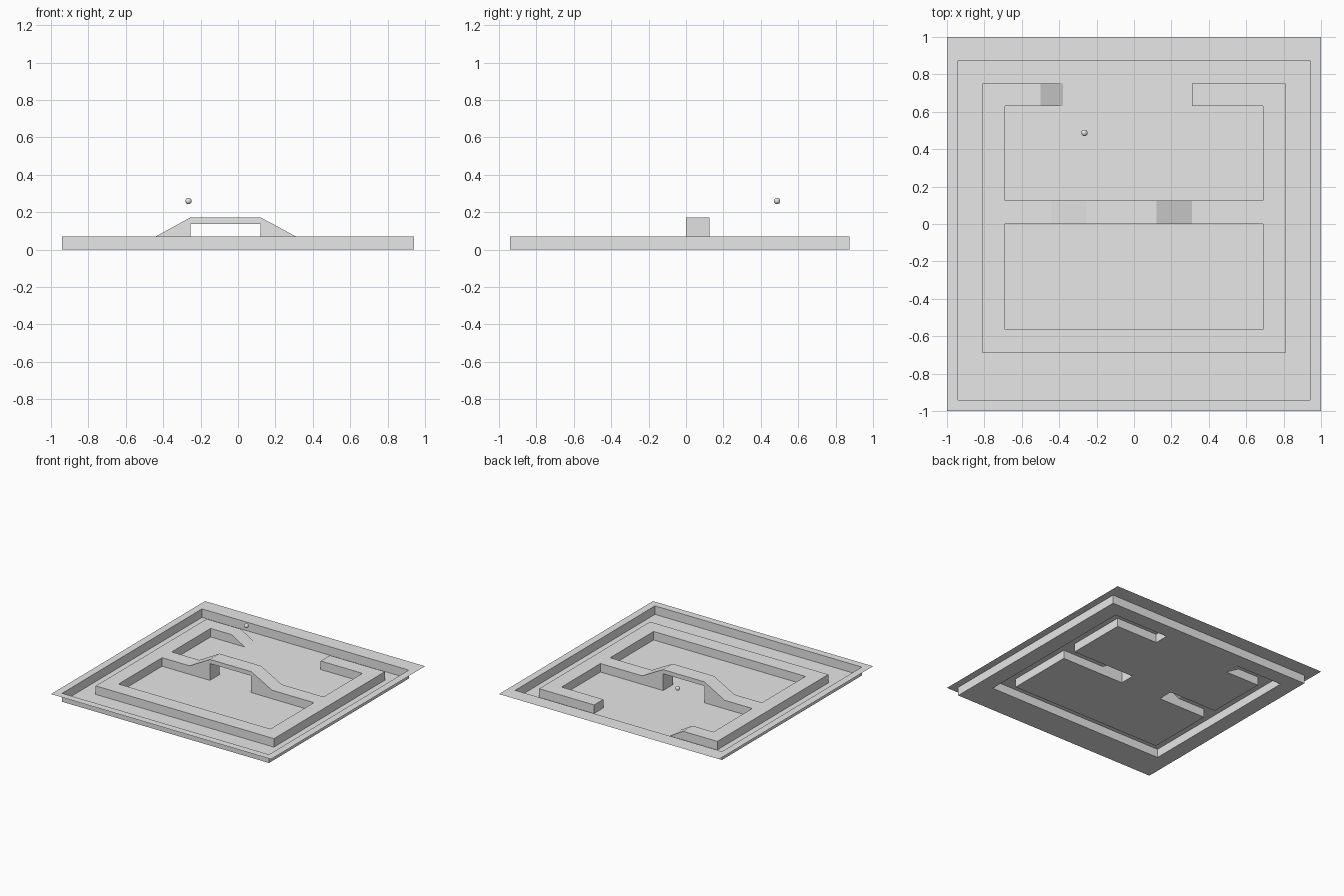
import bpy, bmesh

if "Cube" in bpy.data.objects:
    bpy.data.objects.remove(bpy.data.objects["Cube"], do_unlink=True)

grey = bpy.data.materials.new("light_grey")
grey.use_nodes = True
grey.diffuse_color = (0.8, 0.8, 0.8, 1)
grey.node_tree.nodes["Principled BSDF"].inputs["Base Color"].default_value = (0.8, 0.8, 0.8, 1)

RIM = 0.07          # height of the rim and the track
DECK, UNDER = 0.172, 0.138

# Grid lines on which the tray and the track are laid out
XS = [-0.94, -0.81, -0.69, -0.5, -0.44, -0.38, -0.255, 0.12, 0.185, 0.31, 0.69, 0.81, 0.94]
YS = [-0.94, -0.69, -0.565, 0, 0.125, 0.63, 0.75, 0.875]

# Track bars as x0, x1, y0, y1
BARS = [
    (-0.81, -0.69, -0.69, 0.75), (0.69, 0.81, -0.69, 0.75),    # sides
    (-0.69, 0.69, -0.69, -0.565),                              # front
    (-0.69, -0.38, 0.63, 0.75), (0.31, 0.69, 0.63, 0.75),      # back
    (-0.69, -0.255, 0, 0.125), (0.12, 0.69, 0, 0.125),         # middle
]


def finish(bm, name):
    bmesh.ops.remove_doubles(bm, verts=bm.verts, dist=1e-5)
    mesh = bpy.data.meshes.new(name)
    bm.to_mesh(mesh)
    bm.free()
    mesh.materials.append(grey)
    obj = bpy.data.objects.new(name, mesh)
    bpy.context.collection.objects.link(obj)
    return obj


def face(bm, points):
    unique = list(dict.fromkeys(points))
    if len(unique) > 2:
        bm.faces.new([bm.verts.new(p) for p in unique])


def sheet(bm, x0, x1, y0, y1, z0, z1):
    """Upward face, z0 at x0 and z1 at x1."""
    face(bm, [(x0, y0, z0), (x1, y0, z1), (x1, y1, z1), (x0, y1, z0)])


def wall(bm, p, q, zp, zq, base=0):
    """Upright face on the line p to q, facing right of it."""
    face(bm, [(*p, base), (*q, base), (*q, zq), (*p, zp)])


def is_track(x, y):
    return any(a < x < b and c < y < d for a, b, c, d in BARS)


def slope(x, xa, za, xb, zb):
    t = min(max((x - xa) / (xb - xa), 0), 1)
    return za + t * (zb - za)


def height(x, y):
    """Track height: bridge ramps in the middle, a down ramp at the back."""
    if 0 < y < 0.125:
        if x < 0:
            return slope(x, -0.44, RIM, -0.255, DECK)
        if x < 0.185:
            return slope(x, 0.12, DECK, 0.185, UNDER)
        return slope(x, 0.185, UNDER, 0.31, RIM)
    if y > 0.63 and x < 0:
        return slope(x, -0.5, RIM, -0.38, 0)
    return RIM


# Flat rim round the sunken tray
bm = bmesh.new()
xa, xb, ya, yb = XS[0], XS[-1], YS[0], YS[-1]
for rect in ((-1, xa, -1, 1), (xb, 1, -1, 1), (xa, xb, -1, ya), (xa, xb, yb, 1)):
    sheet(bm, *rect, RIM, RIM)
finish(bm, "rim")

# Tray walls, facing inward
bm = bmesh.new()
ring = [(xa, ya), (xa, yb), (xb, yb), (xb, ya)]
for i, p in enumerate(ring):
    wall(bm, p, ring[(i + 1) % 4], RIM, RIM)
finish(bm, "tray_walls")

# Tray floor and the raised track, hollow underneath
floor, track = bmesh.new(), bmesh.new()
for x0, x1 in zip(XS, XS[1:]):
    for y0, y1 in zip(YS, YS[1:]):
        x, y = (x0 + x1) / 2, (y0 + y1) / 2
        if not is_track(x, y):
            sheet(floor, x0, x1, y0, y1, 0, 0)
            continue
        z0, z1 = height(x0, y), height(x1, y)
        sheet(track, x0, x1, y0, y1, z0, z1)
        e = 0.01
        if not is_track(x, y0 - e):
            wall(track, (x0, y0), (x1, y0), z0, z1)
        if not is_track(x, y1 + e):
            wall(track, (x1, y1), (x0, y1), z1, z0)
        if not is_track(x0 - e, y):
            wall(track, (x0, y1), (x0, y0), z0, z0)
        if not is_track(x1 + e, y):
            wall(track, (x1, y0), (x1, y1), z1, z1)
finish(floor, "tray_floor")
finish(track, "track")

# Bridge deck between the two ramps
bm = bmesh.new()
l, r, f, b = -0.255, 0.12, 0, 0.125
sheet(bm, l, r, f, b, DECK, DECK)
face(bm, [(l, b, UNDER), (r, b, UNDER), (r, f, UNDER), (l, f, UNDER)])
wall(bm, (l, f), (r, f), DECK, DECK, UNDER)
wall(bm, (r, b), (l, b), DECK, DECK, UNDER)
finish(bm, "bridge_deck")

# Small ball above the tray
bm = bmesh.new()
bmesh.ops.create_uvsphere(bm, u_segments=32, v_segments=16, radius=0.017)
ball = finish(bm, "ball")
ball.location = (-0.265, 0.487, 0.26)
for poly in ball.data.polygons:
    poly.use_smooth = True
